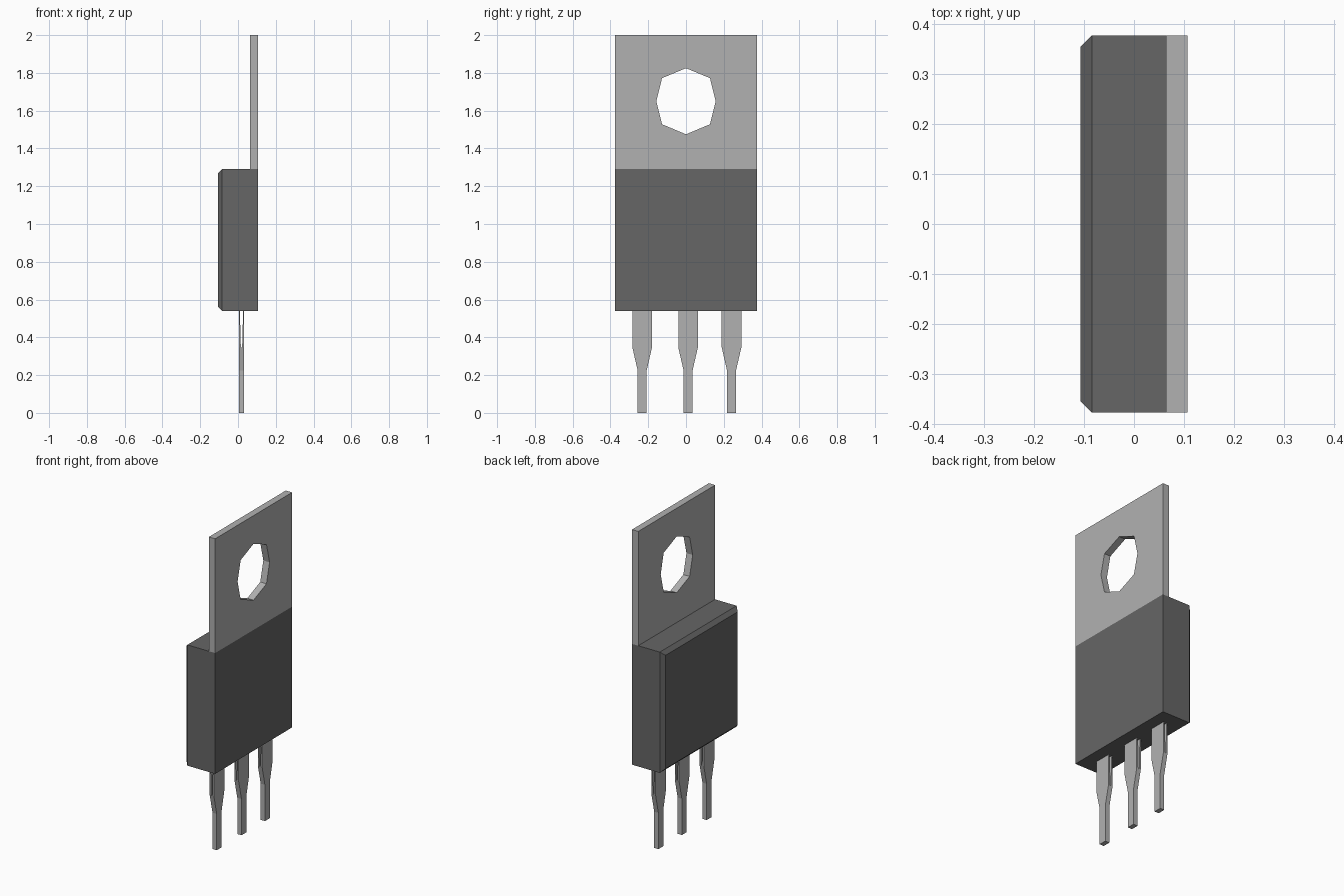
import bpy
import bmesh
from math import cos, sin, tau

cube = bpy.data.objects.get("Cube")
if cube:
    bpy.data.objects.remove(cube, do_unlink=True)


def make_material(name, value):
    mat = bpy.data.materials.new(name)
    mat.use_nodes = True
    color = (value, value, value, 1)
    mat.diffuse_color = color
    mat.node_tree.nodes["Principled BSDF"].inputs["Base Color"].default_value = color
    return mat


metal = make_material("grey metal", 0.44)
plastic = make_material("dark plastic", 0.132)


def loft(bm, rings, wrap=False):
    """Join point rings with quads; cap the ends, or wrap last to first."""
    loops = [[bm.verts.new(p) for p in ring] for ring in rings]
    n = len(loops[0])
    pairs = list(zip(loops, loops[1:]))
    if wrap:
        pairs.append((loops[-1], loops[0]))
    else:
        bm.faces.new(loops[0])
        bm.faces.new(loops[-1])
    for a, b in pairs:
        for i in range(n):
            j = (i + 1) % n
            bm.faces.new((a[i], a[j], b[j], b[i]))


def finish(name, bm, mat):
    bmesh.ops.recalc_face_normals(bm, faces=bm.faces)
    mesh = bpy.data.meshes.new(name)
    bm.to_mesh(mesh)
    bm.free()
    mesh.materials.append(mat)
    obj = bpy.data.objects.new(name, mesh)
    bpy.context.collection.objects.link(obj)
    return obj


HALF_X, HALF_Y = 0.107, 0.377
BODY_BOTTOM, BODY_TOP = 0.54, 1.29

# Plastic body with a chamfered face on the -x side
def body_ring(x, inset):
    y, low, high = HALF_Y - inset, BODY_BOTTOM + inset, BODY_TOP - inset
    return [(x, -y, low), (x, y, low), (x, y, high), (x, -y, high)]


bm = bmesh.new()
loft(bm, [body_ring(-HALF_X, 0.023), body_ring(-HALF_X + 0.023, 0), body_ring(HALF_X, 0)])
finish("body", bm, plastic)

# Metal mounting tab with an eight-sided through hole
HOLE_Z = 1.65
TAB_BACK = 0.064
mid = (BODY_TOP + 2) / 2
signs = [(1, 0), (1, 1), (0, 1), (-1, 1), (-1, 0), (-1, -1), (0, -1), (1, -1)]


def outer_ring(x):
    return [(x, sy * HALF_Y, (2 if sz > 0 else BODY_TOP) if sz else mid) for sy, sz in signs]


def hole_ring(x):
    ring = []
    for sy, sz in signs:
        dy, dz = (0.127, 0.122) if sy and sz else (0.157, 0.175)
        ring.append((x, sy * dy, HOLE_Z + sz * dz))
    return ring


bm = bmesh.new()
loft(bm, [outer_ring(TAB_BACK), outer_ring(HALF_X), hole_ring(HALF_X), hole_ring(TAB_BACK)], wrap=True)
finish("mounting_tab", bm, metal)

# Three leads: narrow pin, flared shoulder, and a tapered slot in the wide top
WIDE, NARROW = 0.052, 0.024
SHOULDER, NECK = 0.347, 0.225
X0, X1 = 0.004, 0.033


def lead_ring(y, z, half, x0=X0, x1=X1):
    return [(x0, y - half, z), (x1, y - half, z), (x1, y + half, z), (x0, y + half, z)]


for name, y in (("right", -0.232), ("middle", 0.011), ("left", 0.241)):
    bm = bmesh.new()
    loft(bm, [lead_ring(y, 0, NARROW), lead_ring(y, NECK, NARROW), lead_ring(y, SHOULDER, WIDE)])
    for low, high in (((X0, 0.015), (X0, 0.010)), ((0.022, X1), (0.027, X1))):
        loft(bm, [lead_ring(y, SHOULDER, WIDE, *low), lead_ring(y, BODY_BOTTOM, WIDE, *high)])
    finish(name + "_lead", bm, metal)
